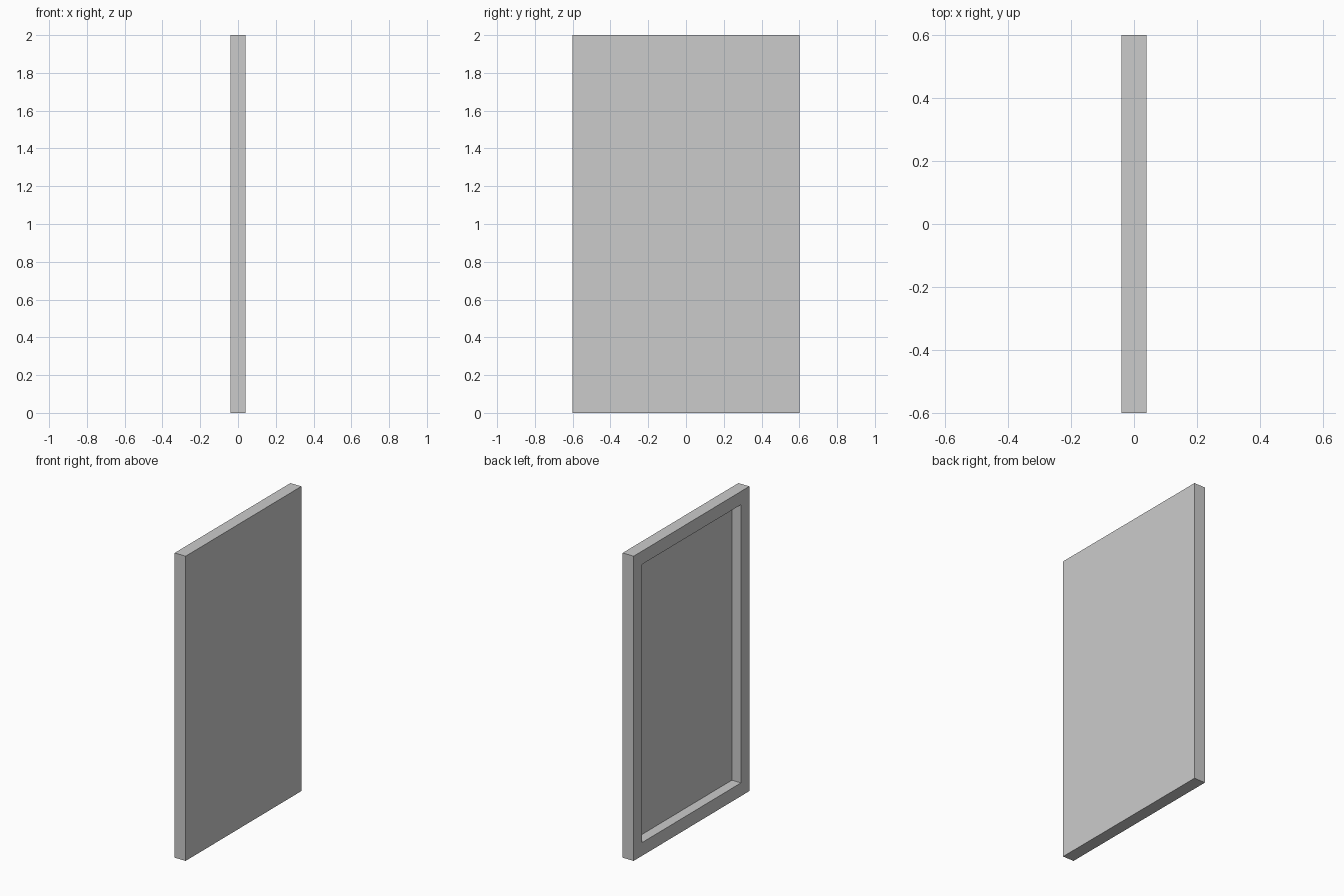
import bpy, bmesh
from mathutils import Matrix, Vector

if "Cube" in bpy.data.objects:
    bpy.data.objects.remove(bpy.data.objects["Cube"])

THICK, WIDTH, HEIGHT = 0.08, 1.2, 2.0
BORDER, DEPTH = 0.087, 0.066

# Slab
bm = bmesh.new()
bmesh.ops.create_cube(bm, size=1.0, matrix=Matrix.Translation((0, 0, HEIGHT / 2))
                      @ Matrix.Diagonal((THICK, WIDTH, HEIGHT, 1)))
bm.normal_update()

# Framed recess sunk into the left face
face = next(f for f in bm.faces if f.normal.x < -0.9)
bmesh.ops.inset_region(bm, faces=[face], thickness=BORDER, use_even_offset=True)
floor = bmesh.ops.extrude_discrete_faces(bm, faces=[face])["faces"][0]
bmesh.ops.translate(bm, verts=floor.verts[:], vec=Vector((DEPTH, 0, 0)))
bmesh.ops.recalc_face_normals(bm, faces=bm.faces[:])

mesh = bpy.data.meshes.new("framed_panel")
bm.to_mesh(mesh)
bm.free()
bpy.context.collection.objects.link(bpy.data.objects.new("framed_panel", mesh))
